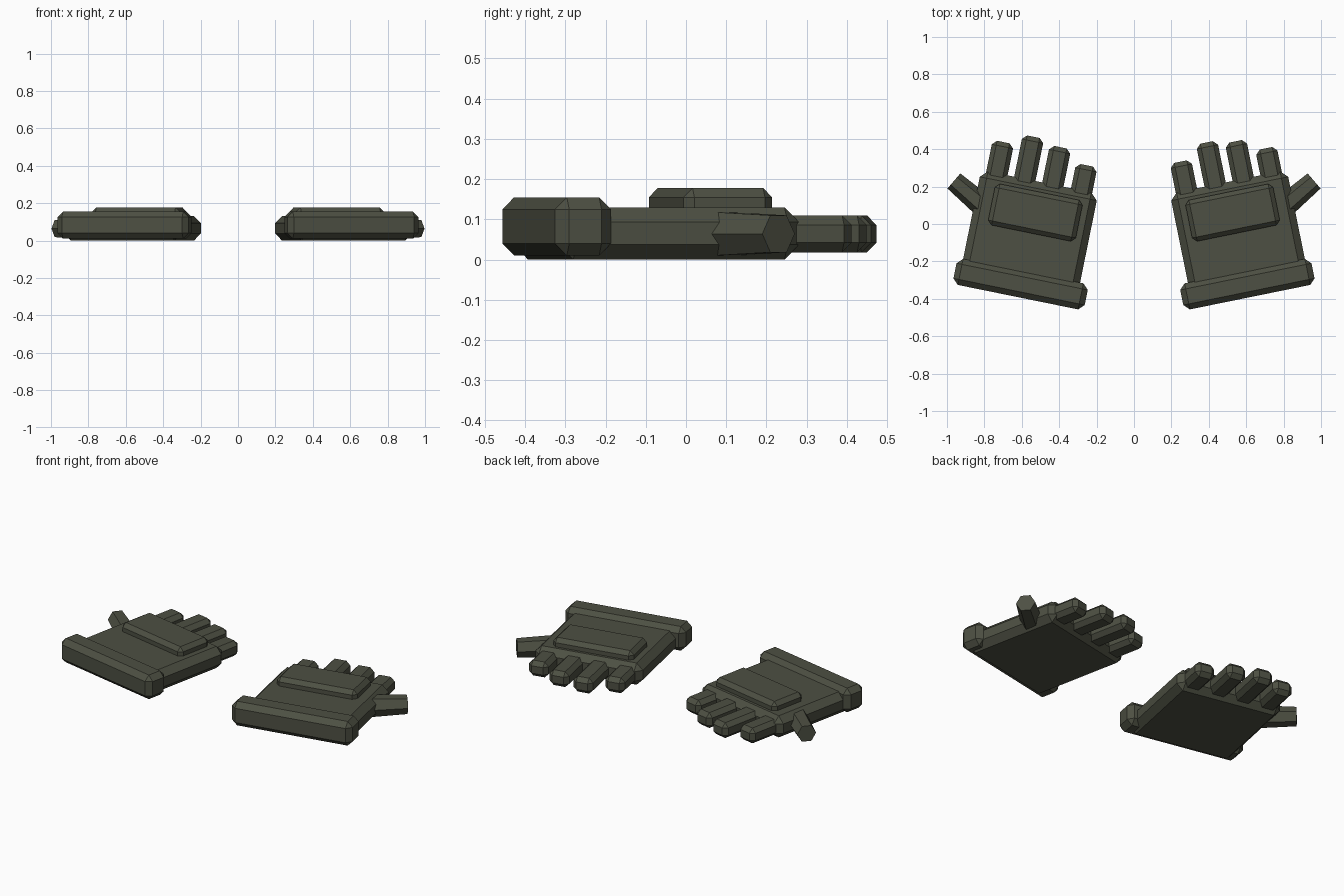
import bpy
import bmesh
from math import radians
from mathutils import Matrix, Vector

cube = bpy.data.objects.get("Cube")
if cube:
    bpy.data.objects.remove(cube, do_unlink=True)

olive = bpy.data.materials.new("dark olive")
olive.use_nodes = True
OLIVE = (0.075, 0.08, 0.056, 1)
olive.diffuse_color = OLIVE
olive.node_tree.nodes["Principled BSDF"].inputs["Base Color"].default_value = OLIVE

TILT = Matrix.Rotation(radians(11.5), 4, "Z")


def finish(bm, name, side):
    """Turn a left-hand part into an object, mirrored for the right hand."""
    if side < 0:
        bmesh.ops.transform(bm, matrix=Matrix.Scale(-1, 4, (1, 0, 0)), verts=bm.verts)
    bmesh.ops.recalc_face_normals(bm, faces=bm.faces)
    mesh = bpy.data.meshes.new(name)
    bm.to_mesh(mesh)
    bm.free()
    mesh.materials.append(olive)
    bpy.context.collection.objects.link(bpy.data.objects.new(name, mesh))


def block(name, side, low, high, chamfer):
    """Chamfered box between two corners, turned with the hand."""
    low, high = Vector(low), Vector(high)
    bm = bmesh.new()
    bmesh.ops.create_cube(bm, size=1)
    place = Matrix.Translation((low + high) / 2) @ Matrix.Diagonal((*(high - low), 1))
    bmesh.ops.transform(bm, matrix=place, verts=bm.verts)
    bmesh.ops.bevel(bm, geom=bm.edges[:], offset=chamfer, segments=1, affect="EDGES")
    bmesh.ops.transform(bm, matrix=TILT, verts=bm.verts)
    finish(bm, name, side)


def thumb(name, side):
    """Tapered six-sided prism pointing outward."""
    base, tip = Vector((0.74, 0.04, 0.064)), Vector((0.963, 0.23, 0.064))
    axis = tip - base
    bm = bmesh.new()
    bmesh.ops.create_cone(bm, cap_ends=True, segments=6, radius1=0.066,
                          radius2=0.053, depth=axis.length)
    # Put two points of the hexagon level with the ground
    across = Vector((0, 0, 1)).cross(axis).normalized()
    frame = Matrix((across, axis.normalized().cross(across), axis.normalized()))
    frame = frame.transposed().to_4x4()
    widest = max(bm.verts, key=lambda v: v.co.xy.length).co.xy
    if abs(widest.x) < abs(widest.y) and min(abs(v.co.x) for v in bm.verts) < 1e-4:
        frame = frame @ Matrix.Rotation(radians(30), 4, "Z")
    place = Matrix.Translation((base + tip) / 2) @ frame
    bmesh.ops.transform(bm, matrix=place, verts=bm.verts)
    finish(bm, name, side)


# Finger centres across the hand, and how far each finger reaches
FINGERS = ("little", "ring", "middle", "index")
CENTRES = (0.31, 0.467, 0.62, 0.772)
REACH = {"left": (0.277, 0.35, 0.325, 0.256),
         "right": (0.257, 0.324, 0.35, 0.29)}

for hand, side in (("left", 1), ("right", -1)):
    block(hand + "_palm", side, (0.22, -0.49, 0), (0.858, 0.12, 0.13), 0.037)
    block(hand + "_cuff", side, (0.172, -0.507, 0.01), (0.888, -0.365, 0.155), 0.03)
    block(hand + "_back_pad", side, (0.29, -0.158, 0.1), (0.768, 0.067, 0.178), 0.023)
    for finger, centre, reach in zip(FINGERS, CENTRES, REACH[hand]):
        block(f"{hand}_{finger}_finger", side, (centre - 0.058, 0, 0.018),
              (centre + 0.058, reach, 0.11), 0.024)
    thumb(hand + "_thumb", side)
